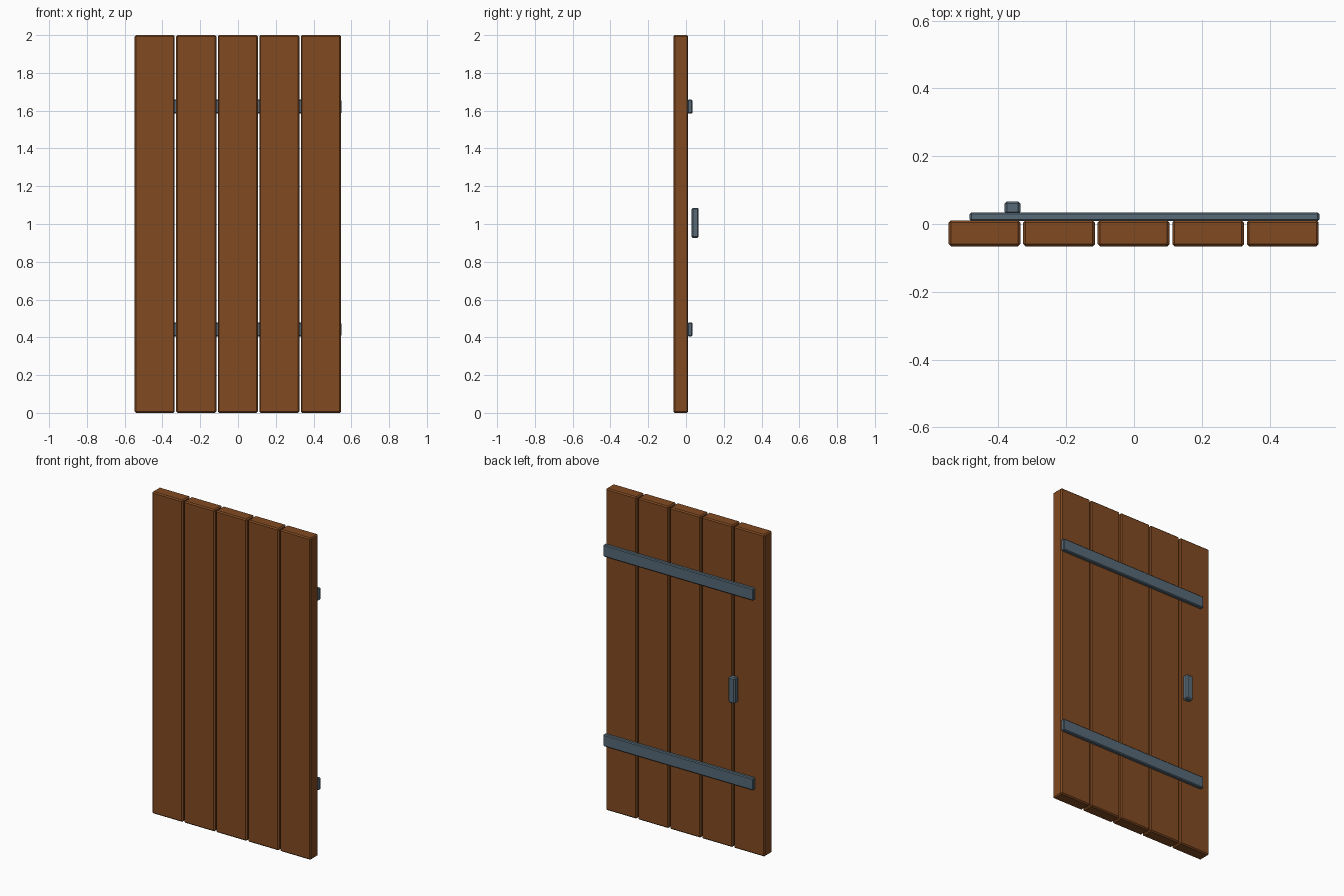
import bpy

if "Cube" in bpy.data.objects:
    bpy.data.objects.remove(bpy.data.objects["Cube"])


def material(name, color):
    m = bpy.data.materials.new(name)
    m.diffuse_color = (*color, 1.0)
    m.use_nodes = True
    m.node_tree.nodes["Principled BSDF"].inputs["Base Color"].default_value = m.diffuse_color
    return m


wood = material("brown_wood", (0.22, 0.069, 0.0155))
iron = material("grey_iron", (0.095, 0.144, 0.184))


def box(name, x, y, z, mat, bevel=0.007):
    """Chamfered box from (min, max) ranges on each axis."""
    spans = (x, y, z)
    bpy.ops.mesh.primitive_cube_add(size=1, location=[(a + b) / 2 for a, b in spans])
    ob = bpy.context.object
    ob.name = name
    ob.scale = [b - a for a, b in spans]
    bpy.ops.object.transform_apply(location=False, rotation=False, scale=True)
    ob.data.materials.append(mat)
    mod = ob.modifiers.new("chamfer", 'BEVEL')
    mod.width = bevel
    mod.segments = 1
    return ob


# five vertical door planks
for i in range(5):
    cx = -0.441 + 0.22 * i
    box(f"plank_{i + 1}", (cx - 0.106, cx + 0.106), (-0.066, 0.011), (0, 2), wood)

# two iron hinge straps across the back
for name, z in (("lower_strap", 0.442), ("upper_strap", 1.621)):
    box(name, (-0.485, 0.547), (0.009, 0.034), (z - 0.037, z + 0.037), iron, 0.005)

# pull handle
box("handle", (-0.382, -0.335), (0.029, 0.067), (0.926, 1.086), iron)
